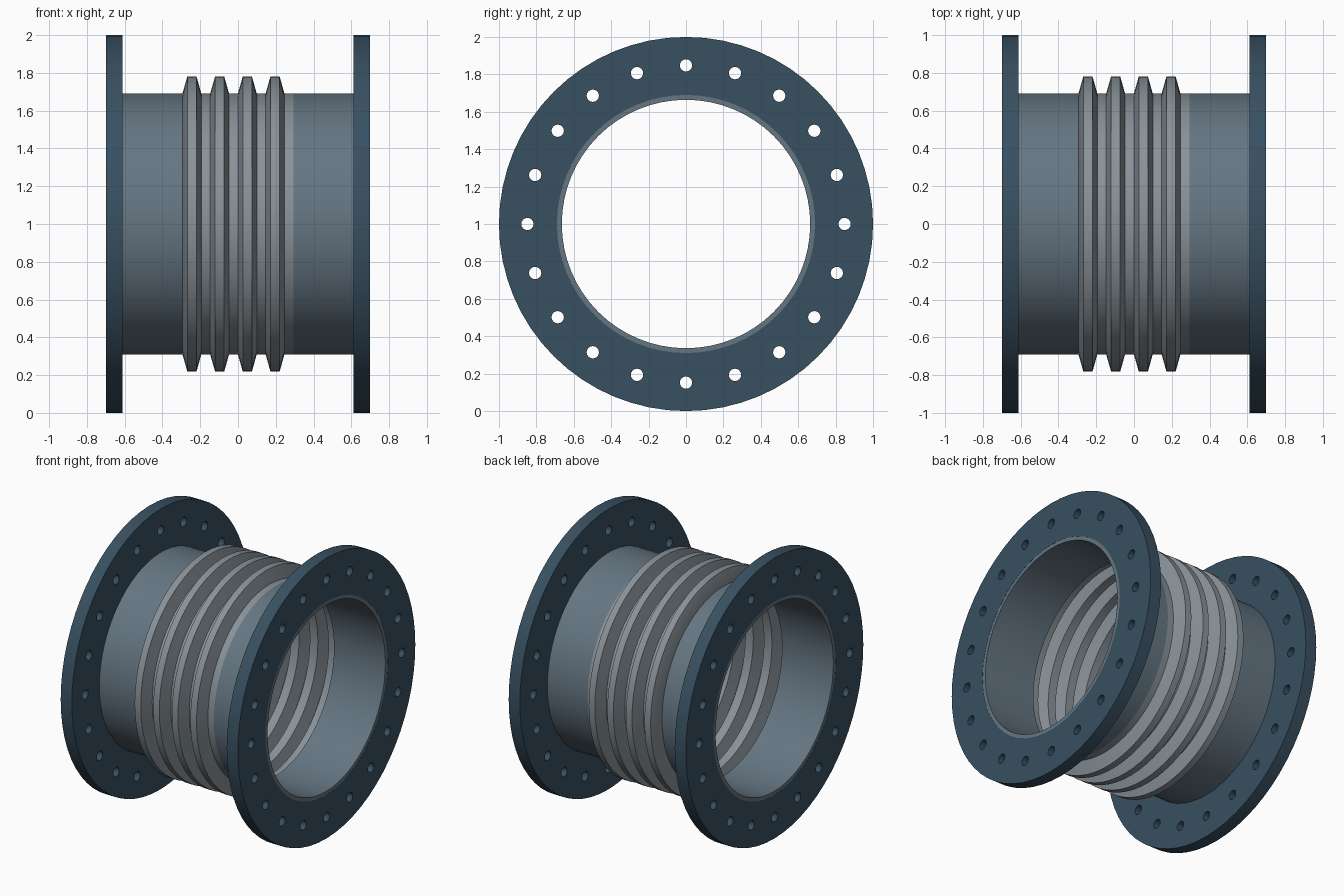
import bpy, bmesh, math
from mathutils import Matrix

if "Cube" in bpy.data.objects:
    bpy.data.objects.remove(bpy.data.objects["Cube"])

SEG = 64


def material(name, rgb):
    m = bpy.data.materials.new(name)
    m.diffuse_color = (*rgb, 1)
    m.use_nodes = True
    m.node_tree.nodes["Principled BSDF"].inputs["Base Color"].default_value = m.diffuse_color
    return m


FLANGE = material("dark_blue_paint", (0.04, 0.08, 0.12))
PIPE = material("blue_grey_steel", (0.13, 0.18, 0.225))
BELLOWS = material("pale_steel", (0.25, 0.29, 0.32))


def finish(name, bm, mat):
    bmesh.ops.recalc_face_normals(bm, faces=bm.faces)
    me = bpy.data.meshes.new(name)
    bm.to_mesh(me)
    bm.free()
    me.materials.append(mat)
    me.shade_smooth()
    me.set_sharp_from_angle(angle=math.radians(28))
    ob = bpy.data.objects.new(name, me)
    ob.location.z = 1
    bpy.context.collection.objects.link(ob)
    return ob


def lathe(name, profile, mat):
    """Spin a closed (x, radius) profile around the x axis."""
    bm = bmesh.new()
    rings = []
    for i in range(SEG):
        a = 2 * math.pi * i / SEG
        rings.append([bm.verts.new((x, r * math.cos(a), r * math.sin(a))) for x, r in profile])
    n = len(profile)
    for i in range(SEG):
        p, q = rings[i], rings[(i + 1) % SEG]
        for j in range(n):
            k = (j + 1) % n
            bm.faces.new((p[j], p[k], q[k], q[j]))
    return finish(name, bm, mat)


def circle(curve, cx, cy, r, n):
    s = curve.splines.new('POLY')
    s.points.add(n - 1)
    for i, pt in enumerate(s.points):
        a = 2 * math.pi * i / n
        pt.co = (cx + r * math.cos(a), cy + r * math.sin(a), 0, 1)
    s.use_cyclic_u = True


def flange(name, x):
    """Filled outline with bore and 20 bolt holes, extruded along x."""
    cu = bpy.data.curves.new(name + "_outline", 'CURVE')
    cu.dimensions = '2D'
    cu.fill_mode = 'BOTH'
    cu.extrude = 0.044
    circle(cu, 0, 0, 1.0, SEG)
    circle(cu, 0, 0, 0.69, SEG)
    for i in range(20):
        a = math.radians(18 * i)
        circle(cu, 0.848 * math.cos(a), 0.848 * math.sin(a), 0.033, 16)
    tmp = bpy.data.objects.new(name + "_outline", cu)
    bpy.context.collection.objects.link(tmp)
    dg = bpy.context.evaluated_depsgraph_get()
    me = bpy.data.meshes.new_from_object(tmp.evaluated_get(dg))
    bm = bmesh.new()
    bm.from_mesh(me)
    bpy.data.objects.remove(tmp)
    bpy.data.meshes.remove(me)
    bmesh.ops.remove_doubles(bm, verts=bm.verts, dist=1e-5)
    bm.transform(Matrix.Translation((x, 0, 0)) @ Matrix.Rotation(math.pi / 2, 4, 'Y'))
    finish(name, bm, FLANGE)


# Flanges and pipe stubs, one per end
for side, s in (("left", -1), ("right", 1)):
    flange(side + "_flange", s * 0.655)
    lathe(side + "_pipe", [(s * x, r) for x, r in
          ((0.293, 0.69), (0.698, 0.69), (0.698, 0.664), (0.293, 0.664))], PIPE)

# Bellows: four trapezoid folds, then a plain collar, as a thin wall
outer, inner = [], []
for i in range(4):
    x = -0.294 + 0.1467 * i
    outer += [(x, 0.69), (x + 0.026, 0.782), (x + 0.074, 0.782), (x + 0.1, 0.69)]
    inner += [(x + 0.008, 0.68), (x + 0.034, 0.772), (x + 0.066, 0.772), (x + 0.092, 0.68)]
outer.append((0.293, 0.69))
inner = [(-0.294, 0.68)] + inner + [(0.293, 0.68)]
lathe("bellows", outer + inner[::-1], BELLOWS)
